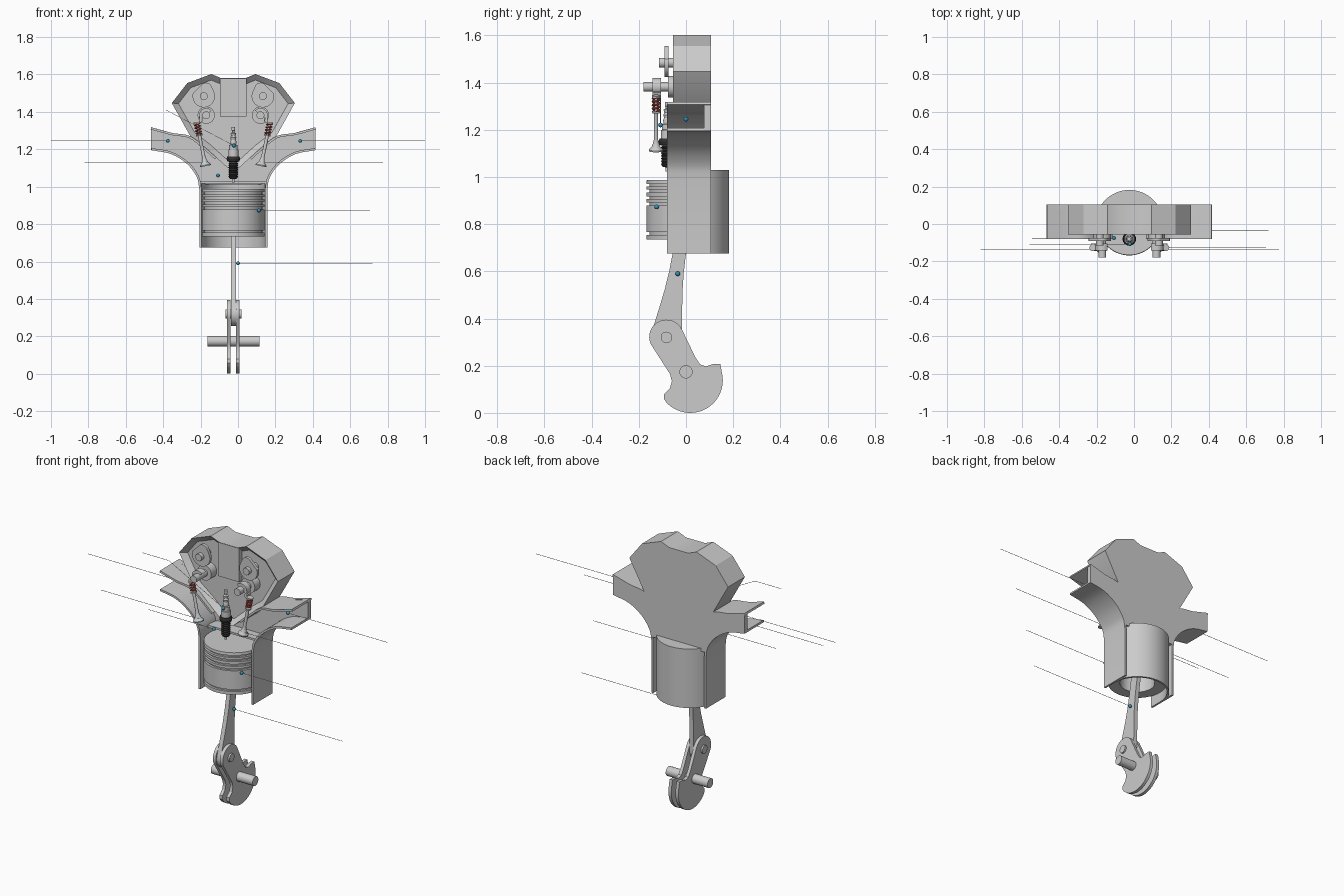
import bpy, bmesh
from math import sin, cos, pi, radians
from mathutils import Matrix, Vector

if "Cube" in bpy.data.objects:
    bpy.data.objects.remove(bpy.data.objects["Cube"])

C = -0.025  # x of the engine's centre plane


def material(name, rgb):
    m = bpy.data.materials.new(name)
    m.diffuse_color = (*rgb, 1)
    m.use_nodes = True
    m.node_tree.nodes["Principled BSDF"].inputs["Base Color"].default_value = m.diffuse_color
    return m


RED = material("spring_red", (0.5, 0.08, 0.06))
BLACK = material("plug_black", (0.03, 0.03, 0.03))
BLUE = material("marker_blue", (0.03, 0.3, 0.5))


def finish(name, bm, mat=None):
    bmesh.ops.recalc_face_normals(bm, faces=bm.faces)
    me = bpy.data.meshes.new(name)
    bm.to_mesh(me)
    bm.free()
    ob = bpy.data.objects.new(name, me)
    bpy.context.collection.objects.link(ob)
    if mat:
        me.materials.append(mat)
    return ob


def prism(name, pts, d0, d1, axis='y', inset=None, mat=None):
    """Extrude a 2D outline from d0 to d1 along an axis."""
    place = {'x': lambda a, b: (C + d0, a, b),
             'y': lambda a, b: (C + a, d0, b),
             'z': lambda a, b: (C + a, b, d0)}[axis]
    bm = bmesh.new()
    face = bm.faces.new([bm.verts.new(place(a, b)) for a, b in pts])
    geo = bmesh.ops.extrude_face_region(bm, geom=[face], use_keep_orig=True)['geom']
    step = Vector([(d1 - d0) * (axis == k) for k in 'xyz'])
    bmesh.ops.translate(bm, verts=[g for g in geo if isinstance(g, bmesh.types.BMVert)], vec=step)
    bmesh.ops.recalc_face_normals(bm, faces=bm.faces)
    if inset:
        bmesh.ops.inset_region(bm, faces=[face], thickness=inset[0], depth=0, use_even_offset=True)
        bmesh.ops.translate(bm, verts=face.verts, vec=(0, inset[1], 0))
    return finish(name, bm, mat)


def lathe(name, prof, loc=(0, 0, 0), rot=None, mat=None, segs=32):
    """Revolve an (r, z) profile, then rotate and place it."""
    bm = bmesh.new()
    vs = [bm.verts.new((r, 0, z)) for r, z in prof]
    es = [bm.edges.new(p) for p in zip(vs, vs[1:])]
    bmesh.ops.spin(bm, geom=vs + es, cent=(0, 0, 0), axis=(0, 0, 1), angle=2 * pi, steps=segs)
    bmesh.ops.remove_doubles(bm, verts=bm.verts, dist=1e-5)
    bm.transform(Matrix.Translation((C + loc[0], loc[1], loc[2])) @ (rot or Matrix()))
    return finish(name, bm, mat)


def rod(name, r, a, b, loc, axis):
    rot = Matrix.Rotation(pi / 2, 4, 'Y') if axis == 'x' else Matrix.Rotation(-pi / 2, 4, 'X')
    return lathe(name, [(0, a), (r, a), (r, b), (0, b)], loc, rot, segs=24)


def arc(cx, cy, r, a0, a1, n=16):
    return [(cx + r * cos(radians(a0 + (a1 - a0) * i / n)),
             cy + r * sin(radians(a0 + (a1 - a0) * i / n))) for i in range(n + 1)]


def mirror(pts, s):
    return [(s * a, b) for a, b in pts]


def smooth_path(pts, n=5):
    """Catmull-Rom through a few points."""
    P = [Vector(p) for p in pts]
    P = [2 * P[0] - P[1]] + P + [2 * P[-1] - P[-2]]
    out = []
    for i in range(1, len(P) - 2):
        a, b, c, d = P[i - 1:i + 3]
        for k in range(n):
            t = k / n
            out.append(tuple(0.5 * (2 * b + (c - a) * t + (2 * a - 5 * b + 4 * c - d) * t * t
                                    + (3 * b - a - 3 * c + d) * t ** 3)))
    return out + [tuple(P[-2])]


def wall(name, path, t, y0, y1):
    """Thin sheet following a path, thickened to its left."""
    V = [Vector(p) for p in path]
    off = []
    for i, v in enumerate(V):
        d = (V[min(i + 1, len(V) - 1)] - V[max(i - 1, 0)]).normalized()
        off.append((v.x - d.y * t, v.y + d.x * t))
    return prism(name, list(path) + off[::-1], y0, y1)


def tube(name, pts, r, mat=None):
    cu = bpy.data.curves.new(name, 'CURVE')
    cu.dimensions = '3D'
    cu.bevel_depth, cu.bevel_resolution = r, 1
    sp = cu.splines.new('POLY')
    sp.points.add(len(pts) - 1)
    for p, q in zip(sp.points, pts):
        p.co = (*q, 1)
    tmp = bpy.data.objects.new(name, cu)
    me = bpy.data.meshes.new_from_object(tmp)
    bpy.data.objects.remove(tmp)
    ob = bpy.data.objects.new(name, me)
    bpy.context.collection.objects.link(ob)
    if mat:
        me.materials.clear()
        me.materials.append(mat)


# Cylinder head: faceted block with a recessed front and a V underside
head = [(.064, 1.58), (.118, 1.602), (.246, 1.554), (.329, 1.447), (.23, 1.27), (.14, 1.2), (.03, 1.1)]
prism("cylinder_head", head + mirror(head, -1)[::-1], -.055, .105, inset=(.03, .03))
prism("plug_well_block", [(-.07, 1.375), (.07, 1.375), (.07, 1.578), (-.07, 1.578)], -.055, 0)

# Back plate behind ports and chamber
sweep = smooth_path([(.439, 1.195), (.332, 1.174), (.246, 1.12), (.195, 1.05), (.182, .987)])
low = [p for p in sweep if p[1] > 1.0]
half = [(.23, 1.27), (.33, 1.288), (.439, 1.318)] + low
prism("back_plate", half + mirror(half, -1)[::-1], .076, .105)

# Port channels and side flanges, open at the front
for s, side in ((-1, "intake"), (1, "exhaust")):
    wall(side + "_port_floor", mirror(sweep + [(.182, .675)], s), -.012 * s, -.08, .105)
    top = smooth_path([(.439, 1.318), (.33, 1.288), (.23, 1.27), (.14, 1.2), (.09, 1.155)])
    wall(side + "_port_roof", mirror(top, s), .012 * s, -.08, .105)

# Half-cylinder jacket with a closed top
prism("cylinder_jacket", arc(0, 0, .182, 0, 180, 32) + arc(0, 0, .17, 180, 0, 32), .675, 1.03, 'z')
prism("cylinder_roof", arc(0, 0, .181, 0, 180, 32), 1.018, 1.03, 'z')

# Piston with ring grooves, hollow underneath
prof = [(0, .987), (.166, .987)]
for z in (.965, .94, .912, .885, .76):
    prof += [(.168, z + .006), (.155, z + .006), (.155, z - .006), (.168, z - .006)]
prof += [(.168, .735), (.1, .735), (.1, .93), (0, .93)]
lathe("piston", prof, segs=64)
rod("wrist_pin", .025, -.11, .11, (0, 0, .84), 'x')

# Connecting rod
base, d, p = Vector((-.083, .32)), Vector((.152, .988)), Vector((.988, -.152))
stations = [(.06, .058), (.12, .049), (.2, .038), (.28, .031), (.36, .028), (.56, .028)]
right = [tuple(base + d * t + p * w) for t, w in stations]
left = [tuple(base + d * t - p * w) for t, w in stations]
prism("connecting_rod", arc(-.083, .32, .066, 155, 370) + right + left[::-1], -.013, .013, 'x')

# Crankshaft: two webs with counterweights, main shaft and crank pin
web = arc(-.083, .322, .073, 25, 205) + [(-.068, .165), (-.06, .135), (-.068, .105), (-.093, .08), (-.093, .058)]
web += arc(.018, .138, .138, 222, 372, 24) + [(.145, .208), (.115, .207), (.085, .197), (.06, .205), (.04, .235)]
for s in (-1, 1):
    prism("crank_web", web, s * .014, s * .033, 'x')
rod("crankshaft", .028, -.137, .141, (0, 0, .174), 'x')
rod("crank_pin", .024, -.043, .043, (0, -.083, .32), 'x')

# Valve gear, mirrored left and right
tilt = radians(11.5)
for s, side in ((-1, "intake"), (1, "exhaust")):
    # camshaft and lobe
    rod(side + "_camshaft", .021, -.115, -.02, (s * .158, 0, 1.484), 'y')
    lobe = arc(0, 0, .06, 165, 375, 24) + arc(.012, .04, .032, 25, 145, 12)
    prism(side + "_cam", [(s * (.158 - a), 1.484 + b) for a, b in lobe], -.092, -.074)
    # rocker shaft, bracket and arm
    rod(side + "_rocker_shaft", .021, -.18, -.02, (s * .145, 0, 1.382), 'y')
    rod(side + "_rocker_bracket", .046, -.077, -.02, (s * .145, 0, 1.382), 'y')
    arm = arc(.145, 1.382, .038, -60, 140) + arc(.196, 1.348, .016, 140, 300, 8)
    prism(side + "_rocker_arm", mirror(arm, s), -.142, -.105)
    # tilted valve with its spring
    rot = Matrix.Rotation(s * tilt, 4, 'Y')
    foot = Vector((s * .148, -.127, 1.11))
    lathe(side + "_valve", [(0, 0), (.03, 0), (.03, .006), (.016, .022), (.009, .05), (.009, .165),
                            (.018, .165), (.018, .172), (.006, .172), (.006, .232), (.018, .232),
                            (.018, .24), (0, .24)], foot, rot)
    coil = []
    for i in range(81):
        a = 2 * pi * 4 * i / 80
        coil.append(foot + Vector((C, 0, 0)) + rot.to_3x3() @ Vector((.014 * cos(a), .014 * sin(a), .172 + .06 * i / 80)))
    tube(side + "_valve_spring", coil, .0045, RED)

# Spark plug
at = (0, -.08, 0)
lathe("plug_body", [(0, 1.318), (.01, 1.318), (.01, 1.3), (.006, 1.298), (.006, 1.29), (.015, 1.285),
                    (.012, 1.272), (.016, 1.262), (.013, 1.25), (.017, 1.24), (.015, 1.225), (.022, 1.222),
                    (.022, 1.2), (.027, 1.198), (.027, 1.162), (.02, 1.16), (.02, 1.045), (.007, 1.04),
                    (.007, 1.022), (0, 1.022)], at)
lathe("plug_gasket", [(.018, 1.162), (.032, 1.162), (.036, 1.15), (.032, 1.135), (.018, 1.132)], at, mat=BLACK)
thread = [(.018, 1.132)]
for i in range(7):
    thread += [(.026, 1.126 - .012 * i), (.022, 1.12 - .012 * i)]
lathe("plug_thread", thread + [(.018, 1.042)], at, mat=BLACK)

# Callout markers: dot, then a leader out to and along the callout position
callouts = {"intake_port": (-.375, 0, 1.245, -.835, -1, 1.245),
            "exhaust_port": (.333, 0, 1.245, .83, 1, 1.245),
            "intake_valve": (-.17, -.135, 1.127, -.65, -.82, 1.127),
            "exhaust_valve": (.123, -.135, 1.127, .6, .775, 1.127),
            "spark_plug": (-.022, -.108, 1.22, -.385, -.56, 1.41),
            "cylinder": (-.107, -.075, 1.06, -.43, -.545, 1.06),
            "piston": (.112, -.125, .873, .59, .705, .873),
            "rod": (0, -.035, .59, .49, .72, .59)}
for name, (x, y, z, x1, x2, z1) in callouts.items():
    dot = [(.01 * sin(pi * i / 8), -.01 * cos(pi * i / 8)) for i in range(9)]
    lathe(name + "_marker", dot, (x - C, y, z), mat=BLUE, segs=12)
    tube(name + "_leader", [(x, y, z), (x1, y, z1), (x2, y, z1)], .0012)

# Smooth curved surfaces, keep edges sharp
for ob in bpy.context.scene.objects:
    ob.select_set(True)
    bpy.context.view_layer.objects.active = ob
bpy.ops.object.shade_smooth_by_angle(angle=radians(30))
